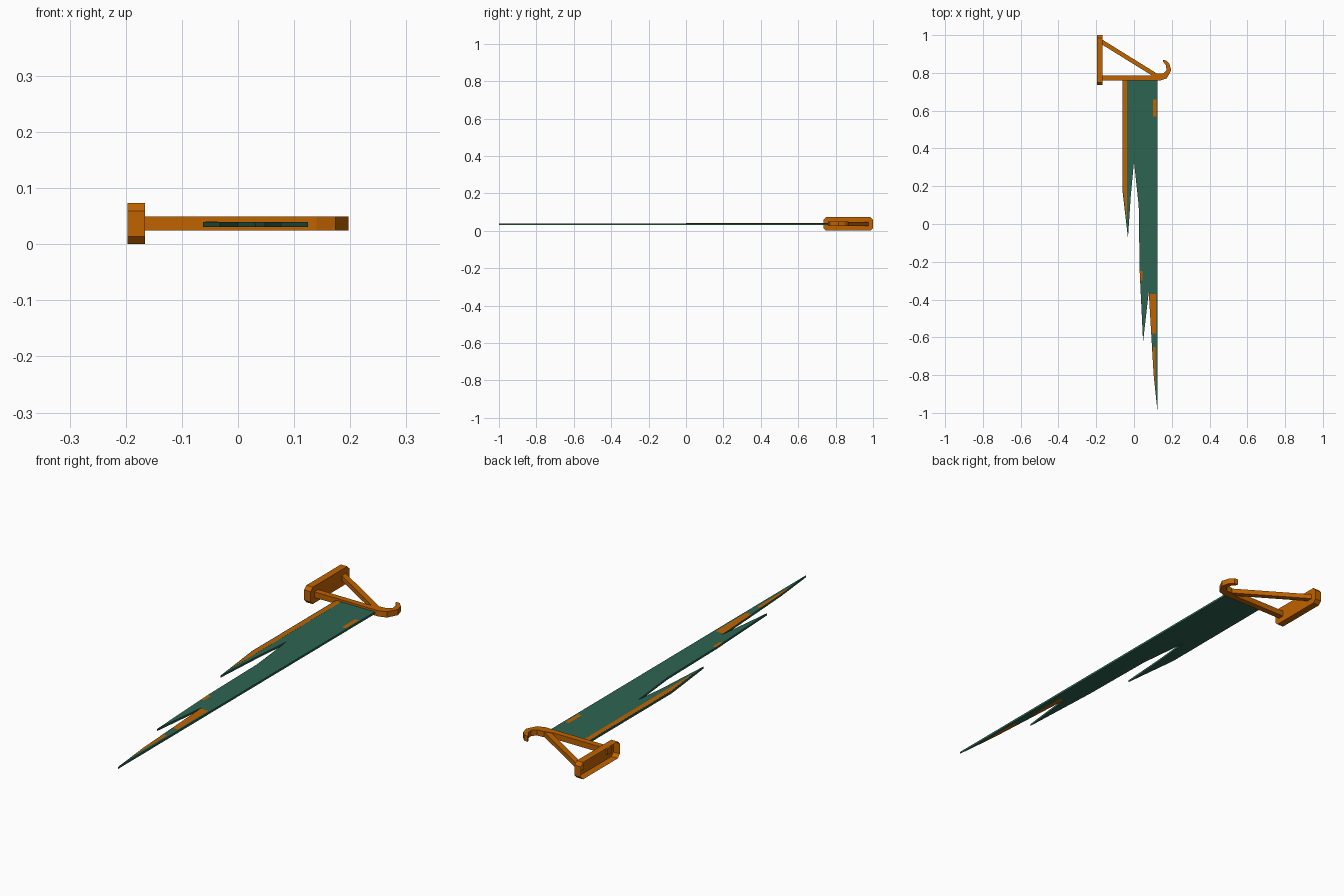
import bpy, bmesh
from mathutils import Vector

if "Cube" in bpy.data.objects:
    bpy.data.objects.remove(bpy.data.objects["Cube"])


def material(name, rgb):
    m = bpy.data.materials.new(name)
    m.diffuse_color = (*rgb, 1)
    m.use_nodes = True
    m.node_tree.nodes["Principled BSDF"].inputs["Base Color"].default_value = m.diffuse_color
    return m


bronze = material("orange bronze", (0.53, 0.126, 0.0))
green = material("dark green cloth", (0.027, 0.127, 0.083))


def prism(points, offset):
    """Closed prism: polygon of 3D points swept along an offset."""
    bm = bmesh.new()
    base = bm.faces.new([bm.verts.new(p) for p in points])
    ext = bmesh.ops.extrude_face_region(bm, geom=[base], use_keep_orig=True)
    verts = [g for g in ext["geom"] if isinstance(g, bmesh.types.BMVert)]
    bmesh.ops.translate(bm, verts=verts, vec=offset)
    bmesh.ops.recalc_face_normals(bm, faces=bm.faces)
    return bm


def finish(bm, name, *mats):
    mesh = bpy.data.meshes.new(name)
    bm.to_mesh(mesh)
    bm.free()
    for m in mats:
        mesh.materials.append(m)
    obj = bpy.data.objects.new(name, mesh)
    bpy.context.collection.objects.link(obj)
    return obj


def flat(points, z0, z1):
    return prism([(x, y, z0) for x, y in points], (0, 0, z1 - z0))


# Wall plate: chamfered shell, open towards the wall
y0, y1, h, c = 0.735, 1.0, 0.073, 0.014
profile = [(y0 + c, 0), (y1 - c, 0), (y1, c), (y1, h - c),
           (y1 - c, h), (y0 + c, h), (y0, h - c), (y0, c)]
bm = prism([(-0.197, y, z) for y, z in profile], (0.031, 0, 0))
back = [f for f in bm.faces if f.normal.x < -0.9]
bmesh.ops.delete(bm, geom=back, context='FACES_ONLY')
finish(bm, "wall_plate", bronze)

# Banner bar ending in a curled hook
outer = [(-0.175, 0.76), (0.14, 0.76), (0.174, 0.771), (0.197, 0.815),
         (0.187, 0.848), (0.170, 0.866), (0.152, 0.869)]
inner = [(0.155, 0.857), (0.169, 0.841), (0.172, 0.815),
         (0.155, 0.798), (0.13, 0.797), (0.09, 0.786), (-0.175, 0.786)]
finish(flat(outer + inner, 0.024, 0.049), "hooked_bar", bronze)

# Diagonal brace
a, b = Vector((-0.175, 0.967)), Vector((0.125, 0.781))
side = Vector((-(b - a).y, (b - a).x)).normalized() * 0.0115
finish(flat([a - side, b - side, b + side, a + side], 0.026, 0.047),
       "diagonal_brace", bronze)

# Torn banner
cloth = [(-0.062, 0.77), (-0.062, 0.185), (-0.032, -0.075), (-0.017, 0.15),
         (0.0, 0.33), (0.025, 0.095), (0.03, -0.25), (0.048, -0.625),
         (0.078, -0.36), (0.104, -0.80), (0.125, -1.0), (0.125, 0.77)]
bm = flat(cloth, 0.031, 0.040)
bmesh.ops.triangulate(bm, faces=bm.faces)
# Bronze stains: x range, y range, on both sides or only on top
stains = [(0.100, 0.118, 0.57, 0.66, False),
          (0.028, 0.046, -0.30, -0.25, False),
          (0.078, 0.117, -0.58, -0.37, False),
          (0.078, 0.100, -0.55, -0.37, True),
          (0.100, 0.114, -0.95, -0.65, True)]
for xa, xb, ya, yb, both in stains:
    for co, no in [((xa, 0, 0), (1, 0, 0)), ((xb, 0, 0), (1, 0, 0)),
                   ((0, ya, 0), (0, 1, 0)), ((0, yb, 0), (0, 1, 0))]:
        bmesh.ops.bisect_plane(bm, geom=bm.verts[:] + bm.edges[:] + bm.faces[:],
                               plane_co=co, plane_no=no)
for f in bm.faces:
    p, up = f.calc_center_median(), f.normal.z
    f.material_index = int(any(
        xa < p.x < xb and ya < p.y < yb and (up > 0.5 or (both and up < -0.5))
        for xa, xb, ya, yb, both in stains))
finish(bm, "torn_banner", green, bronze)

# Thin trim strip laid along the left edge of the banner
trim = [(-0.058, 0.765), (-0.058, 0.185), (-0.036, 0.0), (-0.036, 0.765)]
finish(flat(trim, 0.0395, 0.0403), "edge_trim", bronze)
